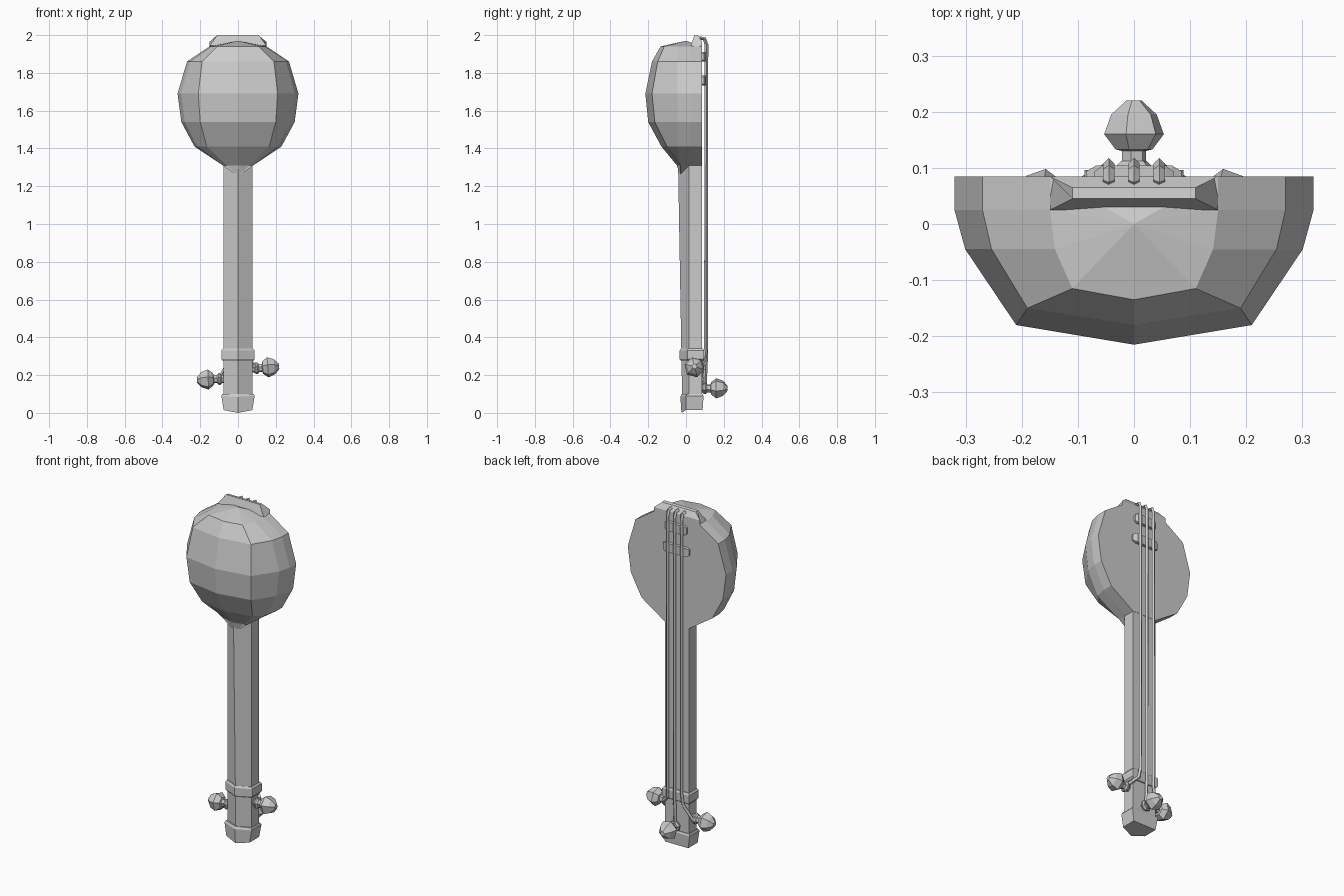
import bpy, bmesh, math
from mathutils import Vector

if "Cube" in bpy.data.objects:
    bpy.data.objects.remove(bpy.data.objects["Cube"])


def loft(name, rings, start=None, end=None):
    """Skin equal-length point rings; ends close flat or to an apex."""
    bm = bmesh.new()
    vs = [[bm.verts.new(p) for p in r] for r in rings]
    n = len(vs[0])
    for a, b in zip(vs, vs[1:]):
        for i in range(n):
            j = (i + 1) % n
            bm.faces.new((a[i], a[j], b[j], b[i]))
    for ring, apex in ((vs[0], start), (vs[-1], end)):
        if apex:
            t = bm.verts.new(apex)
            for i in range(n):
                bm.faces.new((ring[i], ring[(i + 1) % n], t))
        else:
            bm.faces.new(ring)
    bmesh.ops.recalc_face_normals(bm, faces=bm.faces[:])
    me = bpy.data.meshes.new(name)
    bm.to_mesh(me)
    bm.free()
    ob = bpy.data.objects.new(name, me)
    bpy.context.collection.objects.link(ob)
    return ob


def bowl_ring(z, w, wr, yr, yc):
    half = [(w, .085), (w, .025), ((w * .94 if w > .1 else w), max(-.045, yr)), (wr, yr)]
    return [(x, y, z) for x, y in half] + [(0, yc, z)] + [(-x, y, z) for x, y in half[::-1]]


def penta(z, w, ridge, side, back, lift=0):
    return [(w, back, z + lift), (w, side, z + lift), (0, ridge, z),
            (-w, side, z + lift), (-w, back, z + lift)]


def lathe(name, base, axis, profile, sides=6):
    """Faceted turned part along an axis from base."""
    axis = Vector(axis).normalized()
    u = axis.orthogonal().normalized()
    v = axis.cross(u)
    rings = []
    for d, r in profile:
        c = Vector(base) + axis * d
        rings.append([c + u * r * math.cos(math.tau * i / sides)
                      + v * r * math.sin(math.tau * i / sides) for i in range(sides)])
    return loft(name, rings)


# Rounded bowl with a flat sound face and a pointed heel
loft("bowl", [bowl_ring(*r) for r in (
    (1.31, .08, .06, -.03, -.048),
    (1.41, .23, .165, -.10, -.13),
    (1.54, .30, .20, -.165, -.20),
    (1.69, .32, .21, -.18, -.215),
    (1.86, .27, .19, -.15, -.18),
    (1.94, .15, .11, -.115, -.135))],
    start=(0, -.03, 1.25), end=(0, 0, 1.97))

# Tailpiece block on the top rim
loft("tailpiece", [[(s * x, y, z) for x, y, z in (
    (.15, .025, 1.945), (.11, .045, 2.0), (.11, .065, 1.997),
    (.15, .085, 1.965), (.15, .085, 1.93))] for s in (-1, 1)])

# Five-sided neck, collar and foot
loft("neck", [penta(.05, .078, -.02, .015, .084), penta(1.32, .078, -.042, .015, .084)])
loft("collar", [penta(.275, .08, -.026, .01, .09), penta(.285, .088, -.034, .008, .096),
                penta(.33, .088, -.034, .008, .096), penta(.34, .08, -.026, .01, .09)])
loft("foot", [penta(0, .076, -.024, .0, .088, .015), penta(.085, .088, -.03, .0, .093, .005),
              penta(.1, .083, -.024, .005, .088)])

# Tuning pegs with faceted knobs and string windings
PEG = [(-.02, .022), (.05, .022), (.053, .034), (.08, .055), (.115, .042), (.14, .014)]
for name, base, axis in (("right", (.078, .045, .235), (1, 0, .08)),
                         ("left", (-.078, .045, .18), (-1, 0, -.04)),
                         ("back", (0, .08, .13), (0, 1, 0))):
    lathe(name + "_peg", base, axis, PEG)
    lathe(name + "_winding", base, axis, [(.008, .024), (.016, .032), (.024, .032), (.032, .024)])

# Bridges under the strings
for name, z, w in (("lower_bridge", 1.76, .085), ("upper_bridge", 1.885, .07)):
    loft(name, [[(x, .08, z - h), (x, y, z - h), (x, y, z + h), (x, .08, z + h)]
                for x, y, h in ((-w, .094, .018), (-w * .8, .104, .026),
                                (w * .8, .104, .026), (w, .094, .018))])

# Three strings over the tailpiece down to the pegs
for name, x, end in (("right_string", .045, [(.05, .1, .29), (.098, .072, .24)]),
                     ("middle_string", 0, [(0, .106, .29), (0, .1, .15)]),
                     ("left_string", -.045, [(-.05, .1, .27), (-.098, .072, .18)])):
    pts = [(x, .06, 1.96), (x, .078, 1.984), (x, .098, 1.98), (x, .108, 1.95),
           (x, .106, .34)] + end
    cu = bpy.data.curves.new(name, 'CURVE')
    cu.dimensions = '3D'
    cu.bevel_depth = .01
    cu.bevel_resolution = 0
    cu.use_fill_caps = True
    sp = cu.splines.new('POLY')
    sp.points.add(len(pts) - 1)
    for p, co in zip(sp.points, pts):
        p.co = (*co, 1)
    sp.use_smooth = False
    bpy.context.collection.objects.link(bpy.data.objects.new(name, cu))
